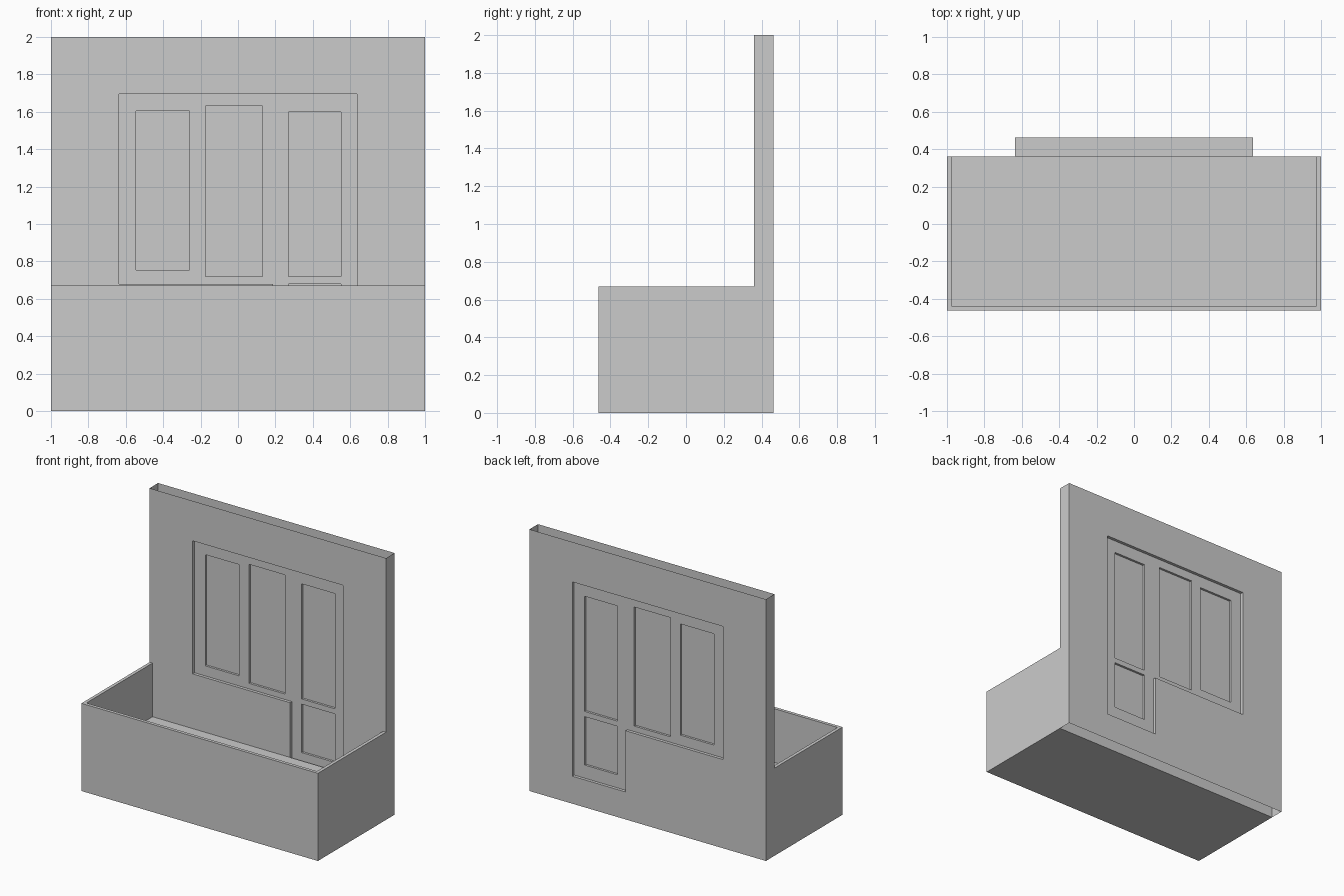
import bpy, bmesh
from math import pi
from mathutils import Matrix

if "Cube" in bpy.data.objects:
    bpy.data.objects.remove(bpy.data.objects["Cube"])


def rect(x0, x1, z0, z1):
    return [(x0, z0), (x1, z0), (x1, z1), (x0, z1)]


def sheet(name, loops, y0, y1, open_ends=False):
    """Extrude closed x/z outlines (first outer, rest holes) from y0 to y1."""
    cu = bpy.data.curves.new(name, 'CURVE')
    cu.dimensions, cu.fill_mode = '2D', 'BOTH'
    cu.extrude = (y1 - y0) / 2
    for pts in loops:
        sp = cu.splines.new('POLY')
        sp.points.add(len(pts) - 1)
        for p, (x, z) in zip(sp.points, pts):
            p.co = (x, z, 0, 1)
        sp.use_cyclic_u = True
    ob = bpy.data.objects.new(name, cu)
    bpy.context.collection.objects.link(ob)
    bpy.ops.object.select_all(action='DESELECT')
    ob.select_set(True)
    bpy.context.view_layer.objects.active = ob
    bpy.ops.object.convert(target='MESH')
    ob = bpy.context.view_layer.objects.active
    bm = bmesh.new()
    bm.from_mesh(ob.data)
    bm.transform(Matrix.Translation((0, (y0 + y1) / 2, 0)) @ Matrix.Rotation(pi / 2, 4, 'X'))
    bmesh.ops.remove_doubles(bm, verts=bm.verts, dist=1e-5)
    bmesh.ops.recalc_face_normals(bm, faces=bm.faces)
    if open_ends:
        zs = [v.co.z for v in bm.verts]
        ends = [f for f in bm.faces
                if all(abs(v.co.z - min(zs)) < 1e-4 for v in f.verts)
                or all(abs(v.co.z - max(zs)) < 1e-4 for v in f.verts)]
        bmesh.ops.delete(bm, geom=ends, context='FACES')
    for f in bm.faces:
        f.smooth = False
    bm.to_mesh(ob.data)
    bm.free()
    return ob


# Hollow wall, open at top and bottom, with an L-shaped window and door opening
opening = [(-.637, .678), (.187, .678), (.187, .21), (.637, .21), (.637, 1.695), (-.637, 1.695)]
sheet("wall", [rect(-1, 1, 0, 2), opening], .36, .463, open_ends=True)

# Recessed window and door frame, with a thin panel in each hole
panes = {
    "left_pane": rect(-.545, -.26, .755, 1.605),
    "middle_pane": rect(-.175, .13, .72, 1.63),
    "door_pane": rect(.27, .55, .72, 1.60),
    "door_panel": rect(.27, .55, .31, .68),
}
sheet("window_and_door_frame", [opening] + list(panes.values()), .383, .44)
for name, outline in panes.items():
    sheet(name, [outline], .40, .423)

# Balcony tub: outer walls, rim, inner walls, raised floor and underside
outer = [(-1, .36), (-1, -.463), (1, -.463), (1, .36)]
inner = [(-.975, .36), (-.975, -.438), (.975, -.438), (.975, .36)]
bm = bmesh.new()
rings = [[bm.verts.new((x, y, z)) for x, y in path]
         for path, z in ((outer, 0), (outer, .67), (inner, .67), (inner, .26))]
for a, b in zip(rings, rings[1:]):
    for i in range(3):
        bm.faces.new((a[i], a[i + 1], b[i + 1], b[i]))
bm.faces.new(rings[-1])
bm.faces.new(rings[0][::-1])
me = bpy.data.meshes.new("balcony")
bm.to_mesh(me)
bm.free()
bpy.context.collection.objects.link(bpy.data.objects.new("balcony", me))
